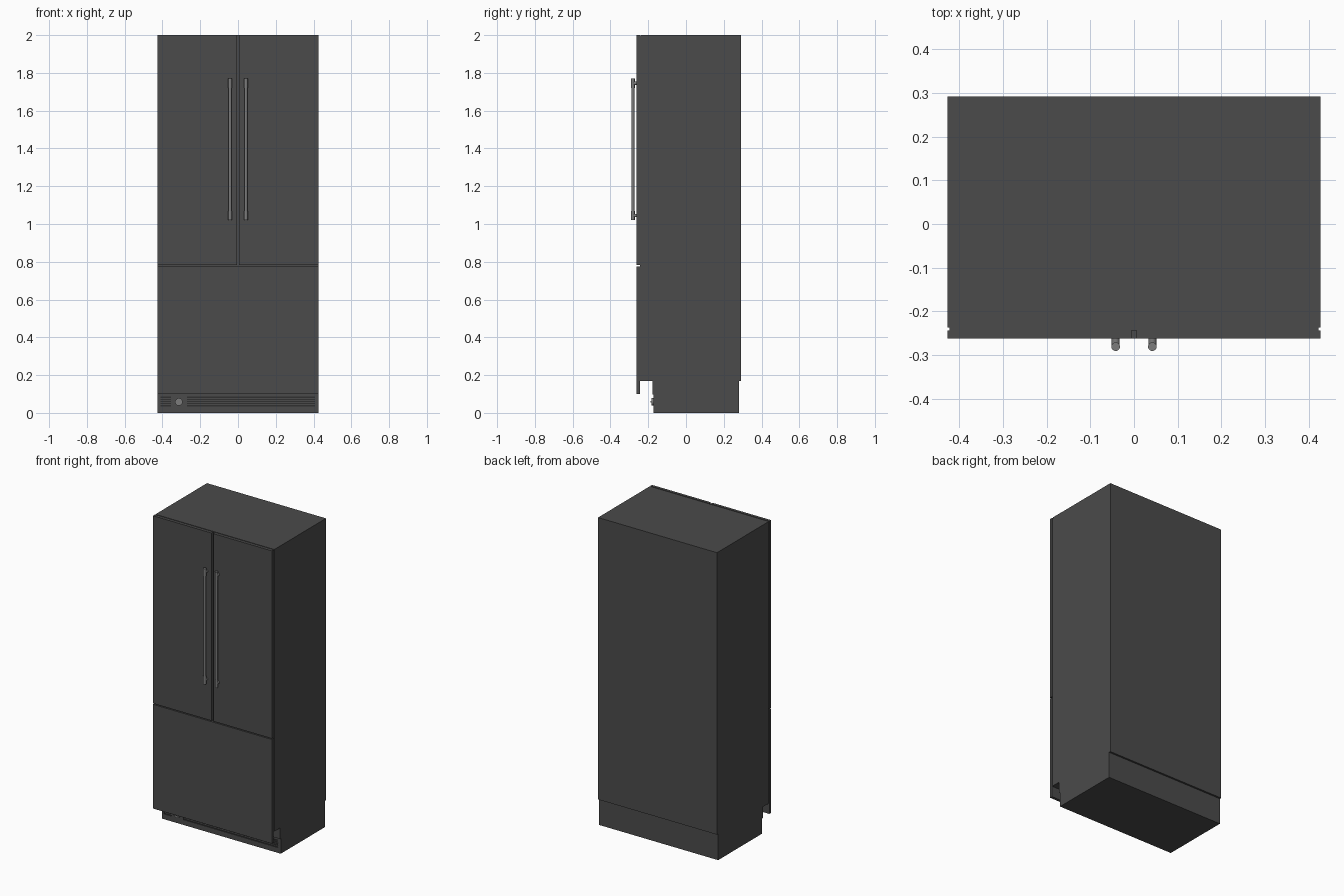
import bpy
import math

if "Cube" in bpy.data.objects:
    bpy.data.objects.remove(bpy.data.objects["Cube"])


def material(name, r, g, b):
    m = bpy.data.materials.new(name)
    m.diffuse_color = (r, g, b, 1)
    m.use_nodes = True
    m.node_tree.nodes["Principled BSDF"].inputs["Base Color"].default_value = m.diffuse_color
    return m


CHARCOAL = material("charcoal", 0.07, 0.07, 0.07)
DARK = material("dark_vent", 0.03, 0.03, 0.03)
STEEL = material("steel", 0.20, 0.20, 0.20)


def box(name, x, y, z, mat):
    """Box from (min, max) ranges on each axis."""
    (x0, x1), (y0, y1), (z0, z1) = x, y, z
    verts = [(a, b, c) for a in (x0, x1) for b in (y0, y1) for c in (z0, z1)]
    faces = [(0, 1, 3, 2), (4, 6, 7, 5), (0, 4, 5, 1),
             (2, 3, 7, 6), (0, 2, 6, 4), (1, 5, 7, 3)]
    me = bpy.data.meshes.new(name)
    me.from_pydata(verts, [], faces)
    me.materials.append(mat)
    ob = bpy.data.objects.new(name, me)
    bpy.context.collection.objects.link(ob)
    return ob


def rod(name, loc, radius, length, mat, along_y=False):
    rot = (math.pi / 2, 0, 0) if along_y else (0, 0, 0)
    bpy.ops.mesh.primitive_cylinder_add(vertices=24, radius=radius, depth=length,
                                        location=loc, rotation=rot)
    ob = bpy.context.object
    ob.name = name
    ob.data.materials.append(mat)
    bpy.ops.object.shade_smooth_by_angle(angle=math.radians(35))
    return ob


W = 0.427  # half width

# Cabinet and gasket behind the doors
box("cabinet", (-W, W), (-0.237, 0.292), (0.17, 2.0), CHARCOAL)
box("door_gasket", (-W + 0.004, W - 0.004), (-0.244, -0.237), (0.17, 1.997), CHARCOAL)

# Base: plinth body and the ledge above the grille
box("base", (-W, W), (-0.164, 0.28), (0.0, 0.17), CHARCOAL)
box("base_ledge", (-W, W), (-0.178, -0.164), (0.098, 0.17), CHARCOAL)

# Doors and freezer drawer
DOOR_Y = (-0.262, -0.244)
box("left_door", (-W, -0.006), DOOR_Y, (0.782, 2.0), CHARCOAL)
box("right_door", (0.006, W), DOOR_Y, (0.782, 2.0), CHARCOAL)
box("freezer_drawer", (-W, W), DOOR_Y, (0.10, 0.776), CHARCOAL)

# Toe grille frame with two openings
GY = (-0.171, -0.164)
VZ = (0.034, 0.086)
vents = [(-0.41, -0.355), (-0.27, 0.408)]
box("grille_bottom_rail", (-W, W), GY, (0, VZ[0]), CHARCOAL)
box("grille_top_rail", (-W, W), GY, (VZ[1], 0.098), CHARCOAL)
for i, x in enumerate([(-W, vents[0][0]), (vents[0][1], vents[1][0]), (vents[1][1], W)]):
    box(f"grille_post_{i + 1}", x, GY, VZ, CHARCOAL)

# Vent backs and slats
for i, x in enumerate(vents):
    box(f"vent_back_{i + 1}", x, (-0.166, -0.164), VZ, DARK)
    for k in range(4):
        z = VZ[0] + 0.0104 * (k + 1)
        box(f"vent_{i + 1}_slat_{k + 1}", x, (-0.170, -0.166),
            (z - 0.0025, z + 0.0025), CHARCOAL)

# Round filter knob
rod("filter_knob", (-0.313, -0.176, 0.058), 0.02, 0.012, STEEL, True)
box("filter_knob_grip", (-0.331, -0.295), (-0.189, -0.181), (0.054, 0.062), STEEL)

# Handles: bar, end collars and mounting posts
for side, sx in (("left", -1), ("right", 1)):
    x = sx * 0.042
    rod(f"{side}_handle_bar", (x, -0.281, 1.395), 0.008, 0.75, STEEL)
    for end, z in (("lower", 1.045), ("upper", 1.745)):
        rod(f"{side}_handle_{end}_collar", (x, -0.281, z), 0.0098, 0.05, STEEL)
        rod(f"{side}_handle_{end}_post", (x, -0.270, z), 0.009, 0.018, STEEL, True)
